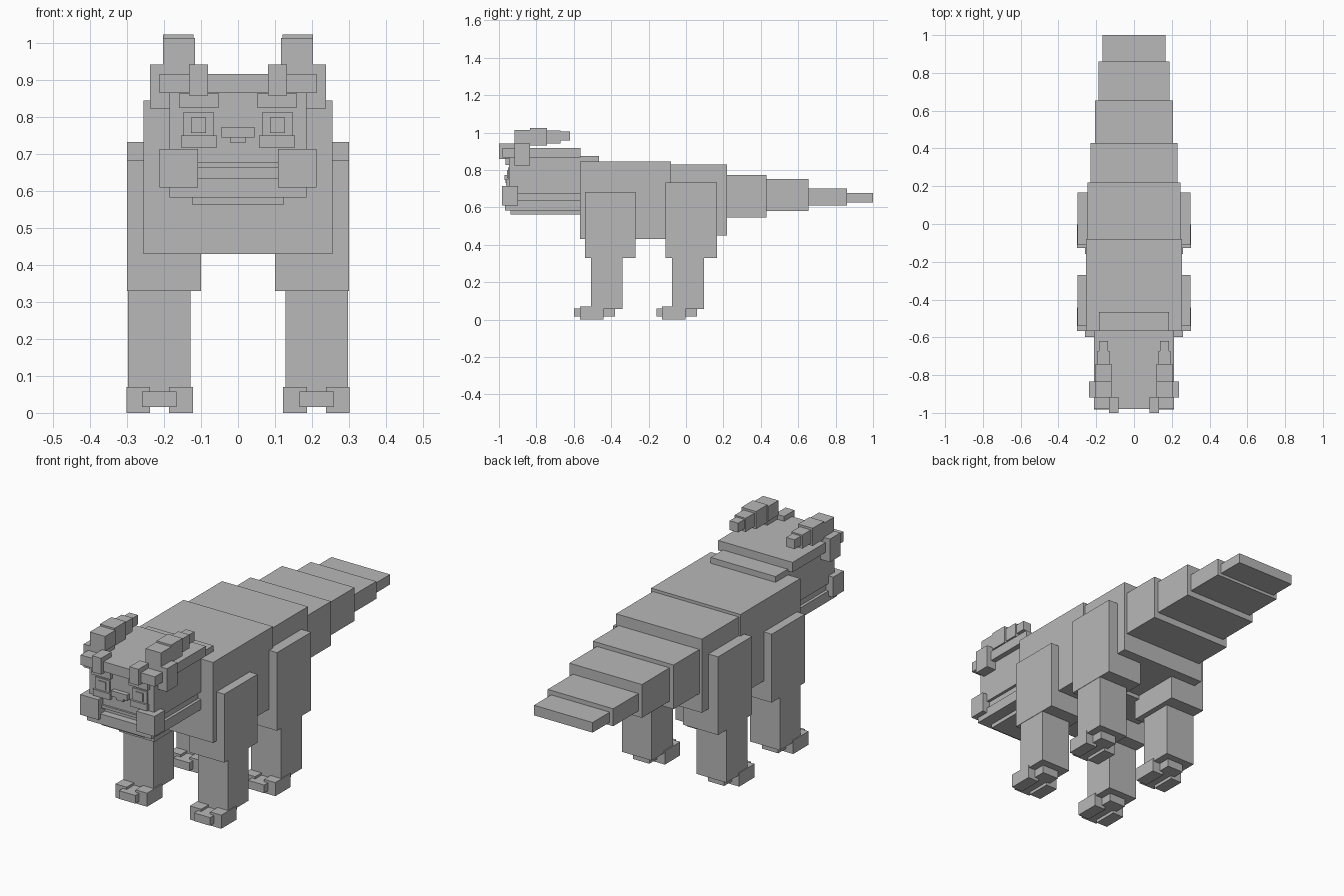
import bpy
import bmesh

grey = bpy.data.materials.new("plain grey")
grey.diffuse_color = (0.48, 0.48, 0.48, 1)


def blocks(name, boxes):
    """One object made of boxes given as (x0, x1, y0, y1, z0, z1)."""
    bm = bmesh.new()
    for x0, x1, y0, y1, z0, z1 in boxes:
        verts = bmesh.ops.create_cube(bm, size=1)["verts"]
        for v in verts:
            v.co.x = x1 if v.co.x > 0 else x0
            v.co.y = y1 if v.co.y > 0 else y0
            v.co.z = z1 if v.co.z > 0 else z0
    mesh = bpy.data.meshes.new(name)
    bm.to_mesh(mesh)
    bm.free()
    mesh.materials.append(grey)
    obj = bpy.data.objects.new(name, mesh)
    bpy.context.collection.objects.link(obj)
    return obj


def centred(name, half, *yz):
    """Single box symmetric about x = 0."""
    return blocks(name, [(-half, half, *yz)])


def pair(name, boxes):
    """The same boxes on the left and right."""
    blocks("right_" + name, boxes)
    blocks("left_" + name, [(-b[1], -b[0], *b[2:]) for b in boxes])


# Body and stepped, tapering tail
centred("chest", 0.255, -0.567, -0.08, 0.43, 0.845)
centred("hips", 0.245, -0.08, 0.22, 0.45, 0.83)
tail = [(0.23, 0.22, 0.43, 0.545, 0.773), (0.207, 0.43, 0.655, 0.58, 0.752),
        (0.187, 0.655, 0.86, 0.61, 0.70), (0.167, 0.86, 1.0, 0.625, 0.677)]
for i, t in enumerate(tail):
    centred(f"tail_{i + 1}", *t)

# Head: skull, crown slab, mouth layers and jaw
centred("skull", 0.185, -0.947, -0.465, 0.674, 0.875)
centred("crown", 0.212, -0.98, -0.565, 0.866, 0.917)
centred("mouth", 0.17, -0.93, -0.56, 0.63, 0.68)
centred("upper_lip", 0.12, -0.957, -0.93, 0.663, 0.678)
centred("jaw", 0.185, -0.967, -0.56, 0.583, 0.636)
centred("chin", 0.123, -0.937, -0.56, 0.563, 0.59)
blocks("nose", [(-0.045, 0.045, -0.97, -0.94, 0.745, 0.774),
                (-0.021, 0.021, -0.965, -0.94, 0.731, 0.75)])
pair("cheek", [(0.108, 0.212, -0.983, -0.897, 0.61, 0.714)])

# Eyes with brows and lower lids
pair("eye", [(0.065, 0.149, -0.953, -0.94, 0.75, 0.812)])
pair("pupil", [(0.086, 0.127, -0.958, -0.95, 0.757, 0.799)])
pair("eyebrow", [(0.052, 0.16, -0.965, -0.94, 0.826, 0.864)])
pair("eyelid", [(0.057, 0.154, -0.963, -0.94, 0.718, 0.75)])

# Swept-back horns with a side base and front nub
pair("horn", [(0.12, 0.238, -0.918, -0.833, 0.823, 0.942),
              (0.081, 0.132, -1.0, -0.915, 0.858, 0.942),
              (0.116, 0.203, -0.918, -0.833, 0.938, 1.014),
              (0.12, 0.203, -0.835, -0.742, 0.932, 1.023),
              (0.13, 0.193, -0.744, -0.672, 0.942, 1.012),
              (0.137, 0.185, -0.674, -0.62, 0.957, 1.005)])

# Legs: thigh, shin, and a foot with two side toes
for name, y, shin, thigh, top in (("front", -0.567, (-0.507, -0.34), (-0.54, -0.27), 0.683),
                                  ("rear", -0.127, (-0.075, 0.097), (-0.11, 0.167), 0.733)):
    pair(name + "_thigh", [(0.10, 0.30, *thigh, 0.33, top)])
    pair(name + "_shin", [(0.128, 0.298, *shin, 0.057, 0.34)])
    pair(name + "_foot", [(0.167, 0.26, y - 0.031, y + 0.187, 0.016, 0.058),
                          (0.122, 0.187, y, y + 0.125, 0, 0.07),
                          (0.238, 0.302, y, y + 0.125, 0, 0.07)])
